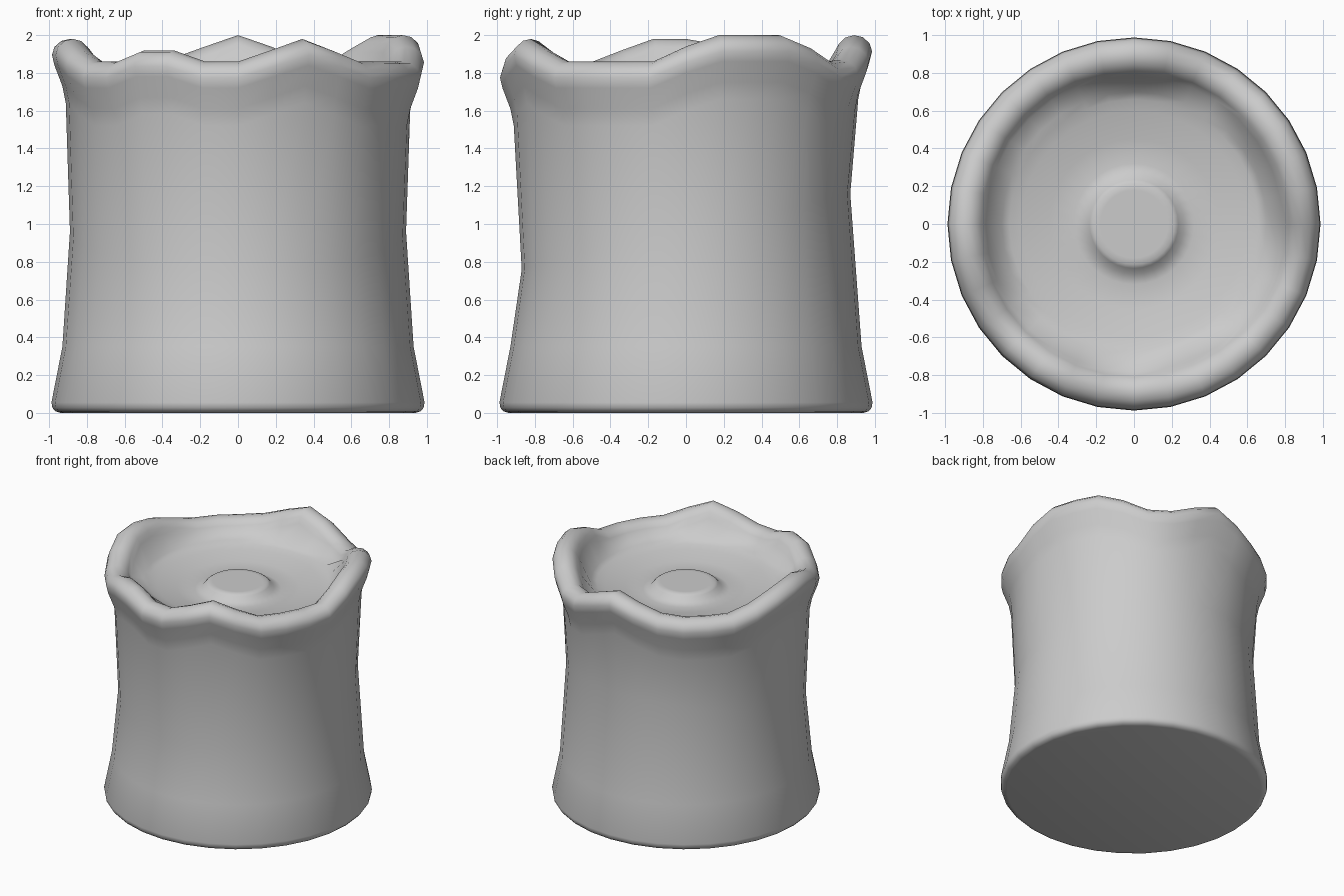
import bpy, bmesh, math

if "Cube" in bpy.data.objects:
    bpy.data.objects.remove(bpy.data.objects["Cube"])

N = 32
# crest height of the wavy rim at each of the 32 directions (from +x, counter-clockwise)
CREST = [1.94, 2.0, 2.0, 2.0, 1.94, 1.86, 1.87, 1.94,
         2.0, 1.94, 1.88, 1.86, 1.86, 1.86, 1.90, 1.95,
         1.98, 1.98, 1.92, 1.86, 1.86, 1.92, 1.92, 1.86,
         1.86, 1.92, 1.98, 1.92, 1.86, 1.86, 1.86, 1.86]

# profile: (radius, height, mode) 'z' = fixed height, 'c' = relative to crest, 'w' = tilted waist
PROFILE = [
    (0.94, 0.0, 'z'), (0.967, 0.008, 'z'), (0.983, 0.027, 'z'), (0.988, 0.055, 'z'),
    (0.93, 0.35, 'z'), (0.89, 0.96, 'w'),
    (0.912, -0.34, 'c'), (0.93, -0.25, 'c'), (0.972, -0.14, 'c'), (0.985, -0.085, 'c'),
    (0.972, -0.042, 'c'), (0.935, -0.01, 'c'), (0.89, 0.0, 'c'),
    (0.845, -0.012, 'c'), (0.81, -0.045, 'c'), (0.785, -0.09, 'c'),
    (0.70, 1.752, 'z'), (0.66, 1.735, 'z'), (0.60, 1.72, 'z'), (0.45, 1.69, 'z'),
    (0.32, 1.675, 'z'), (0.265, 1.69, 'z'), (0.235, 1.725, 'z'), (0.215, 1.738, 'z'),
    (0.18, 1.738, 'z'),
]

wax = bpy.data.materials.new("plain_grey")
wax.diffuse_color = (0.6, 0.6, 0.6, 1)
wax.use_nodes = True
wax.node_tree.nodes["Principled BSDF"].inputs["Base Color"].default_value = wax.diffuse_color


def point(r, h, mode, k):
    a = 2 * math.pi * k / N
    if mode == 'c':
        h += CREST[k]
    elif mode == 'w':
        h += 0.2 * math.sin(a)
        r -= 0.02 * math.sin(a) ** 2
    return (r * math.cos(a), r * math.sin(a), h)


# candle body: wavy-rimmed lathe with sunken top and centre stub
bm = bmesh.new()
rings = [[bm.verts.new(point(r, h, m, k)) for k in range(N)] for r, h, m in PROFILE]
for lo, hi in zip(rings, rings[1:]):
    for k in range(N):
        j = (k + 1) % N
        bm.faces.new((lo[k], lo[j], hi[j], hi[k]))
bm.faces.new(list(reversed(rings[0])))
bm.faces.new(rings[-1])
bmesh.ops.recalc_face_normals(bm, faces=bm.faces)

mesh = bpy.data.meshes.new("candle_body")
bm.to_mesh(mesh)
bm.free()
mesh.materials.append(wax)
body = bpy.data.objects.new("candle_body", mesh)
bpy.context.collection.objects.link(body)
bpy.context.view_layer.objects.active = body
body.select_set(True)
bpy.ops.object.shade_smooth_by_angle(angle=math.radians(60))
